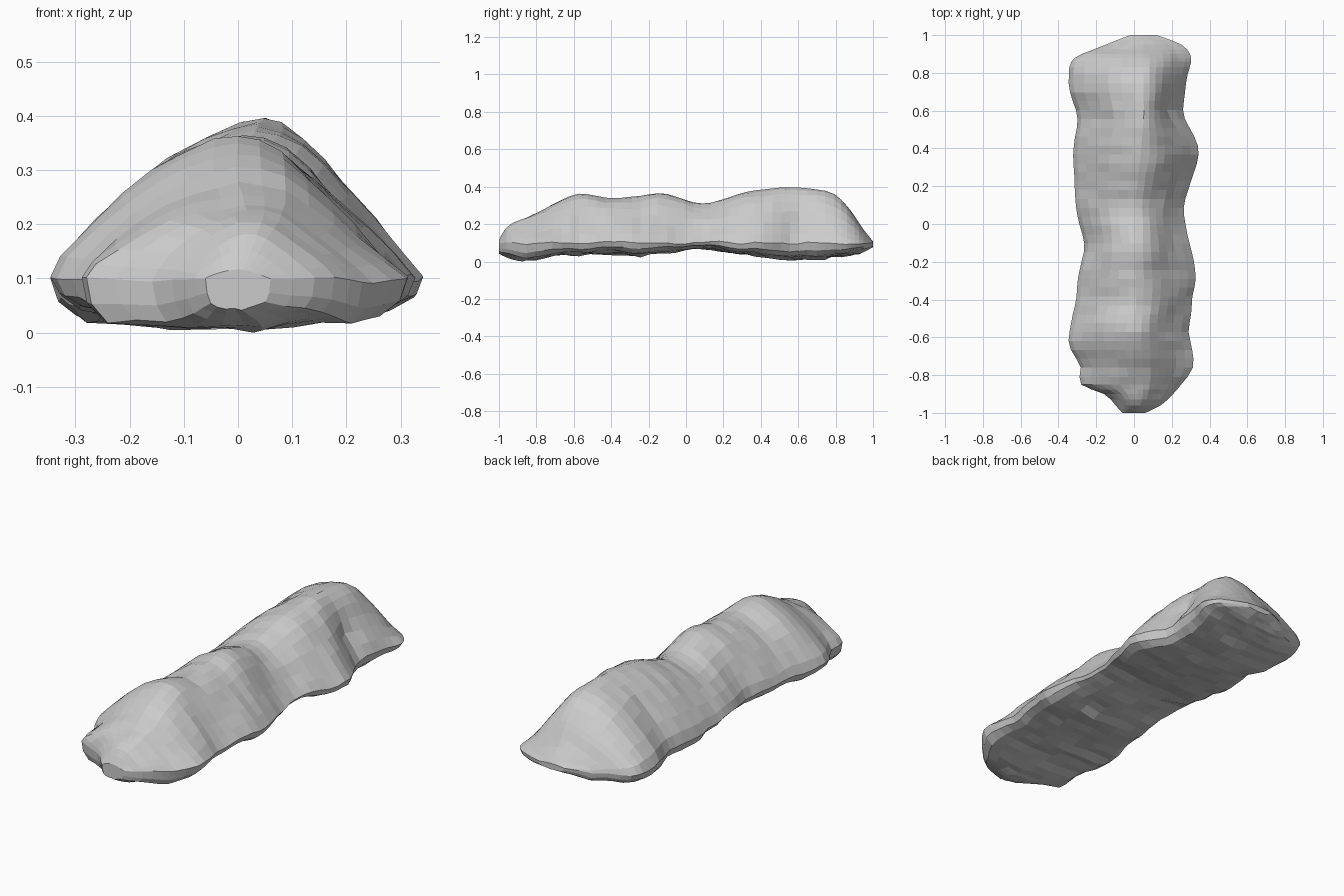
import bpy, bmesh
from math import exp
from mathutils import Vector, noise

# Stations along the ridge: y, left x, right x, ridge x, ridge z, underside z
STATIONS = [
    (-1.00, -0.06, 0.06, 0.00, 0.125, 0.05),
    (-0.96, -0.10, 0.14, 0.02, 0.19, 0.03),
    (-0.90, -0.16, 0.21, 0.02, 0.225, 0.015),
    (-0.85, -0.28, 0.25, 0.01, 0.245, 0.008),
    (-0.76, -0.28, 0.31, 0.00, 0.29, 0.02),
    (-0.65, -0.34, 0.305, 0.00, 0.345, 0.045),
    (-0.57, -0.34, 0.29, 0.00, 0.37, 0.04),
    (-0.40, -0.305, 0.31, 0.01, 0.348, 0.05),
    (-0.28, -0.30, 0.33, 0.01, 0.355, 0.035),
    (-0.12, -0.26, 0.295, 0.01, 0.372, 0.06),
    (0.09, -0.31, 0.265, 0.01, 0.318, 0.075),
    (0.32, -0.32, 0.335, 0.03, 0.38, 0.04),
    (0.42, -0.315, 0.335, 0.04, 0.395, 0.03),
    (0.58, -0.30, 0.265, 0.05, 0.405, 0.015),
    (0.70, -0.34, 0.27, 0.05, 0.393, 0.02),
    (0.79, -0.34, 0.285, 0.05, 0.37, 0.03),
    (0.88, -0.31, 0.30, 0.05, 0.28, 0.045),
    (0.95, -0.15, 0.25, 0.05, 0.18, 0.06),
    (1.00, -0.02, 0.12, 0.05, 0.115, 0.085),
]

# Half profiles: distance out from the ridge, height between rim (0) and ridge (1)
LEFT = [(1, 0), (.94, .17), (.80, .38), (.63, .59), (.46, .77), (.29, .89), (.13, .97)]
RIGHT = [(0, 1), (.14, .97), (.28, .89), (.42, .75), (.57, .57), (.72, .37), (.87, .18), (1, 0)]
# Underside: fraction across from right to left, height between underside (0) and rim (1)
UNDER = [(.96, .55), (.84, .26), (.62, .18), (.38, .1), (.12, .0), (-.12, .06),
         (-.38, .04), (-.64, .1), (-.84, .22), (-.95, .55)]


def sample(y):
    """Cubic interpolation of the stations with limited slopes."""
    i = 0
    while i < len(STATIONS) - 2 and STATIONS[i + 1][0] < y:
        i += 1
    a, b = STATIONS[i], STATIONS[i + 1]
    p, n = STATIONS[max(i - 1, 0)], STATIONS[min(i + 2, len(STATIONS) - 1)]
    h = b[0] - a[0]
    t = (y - a[0]) / h
    out = []
    for k in range(1, 6):
        ma = (b[k] - p[k]) / (b[0] - p[0]) * h
        mb = (n[k] - a[k]) / (n[0] - a[0]) * h
        out.append((2*t**3 - 3*t*t + 1)*a[k] + (t**3 - 2*t*t + t)*ma
                   + (3*t*t - 2*t**3)*b[k] + (t**3 - t*t)*mb)
    return out


def section(y):
    left, right, cx, top, low = sample(y)
    rim = min(max(0.108 + 0.015*noise.noise((0, y*4, 3)), low + 0.025), top - 0.005)
    pts = [Vector((cx - u*(cx - left), y, rim + v*(top - rim))) for u, v in LEFT]
    pts += [Vector((cx + u*(right - cx), y, rim + v*(top - rim))) for u, v in RIGHT]
    mid, half = (left + right)/2, (right - left)/2
    pts += [Vector((mid + u*half, y, low + v*(rim - low))) for u, v in UNDER]
    return pts


# Rock ridge lofted through the sections
ys = [-1, -.98, -.96, -.93, -.9, -.875, -.85, -.81]
ys += [-.76 + .047*i for i in range(34)]
ys += [.83, .86, .88, .9, .925, .95, .975, 1]
bm = bmesh.new()
rings = []
for y in ys:
    ring = []
    for j, p in enumerate(section(y)):
        calm = 0.25 if j == 7 else 1.4 if j > 15 else 1
        if abs(y) < 0.97:
            # rough, slightly fluted stone surface
            rough = noise.noise(p*9) * 0.010 + noise.noise((p.x*5, p.y*22, p.z*5)) * 0.007
            p.z = max(p.z + rough*calm, 0)
            p.x += noise.noise(p*8 + Vector((7, 3, 1))) * 0.008
            # gouge in the right flank
            if p.z > 0.12 and p.x > 0.1:
                p.x -= 0.03 * exp(-((p.y - .6)/.07)**2 - ((p.z - .22)/.07)**2)
        ring.append(bm.verts.new(p))
    rings.append(ring)
for a, b in zip(rings, rings[1:]):
    for j in range(len(a)):
        k = (j + 1) % len(a)
        bm.faces.new((a[j], a[k], b[k], b[j]))
bm.faces.new(rings[0])
bm.faces.new(rings[-1])
bmesh.ops.recalc_face_normals(bm, faces=bm.faces)

# Stand the rock on the ground
lowest = min(v.co.z for v in bm.verts)
bmesh.ops.translate(bm, verts=bm.verts, vec=(0, 0, -lowest))
mesh = bpy.data.meshes.new("rock_ridge")
bm.to_mesh(mesh)
bm.free()
bpy.context.collection.objects.link(bpy.data.objects.new("rock_ridge", mesh))
